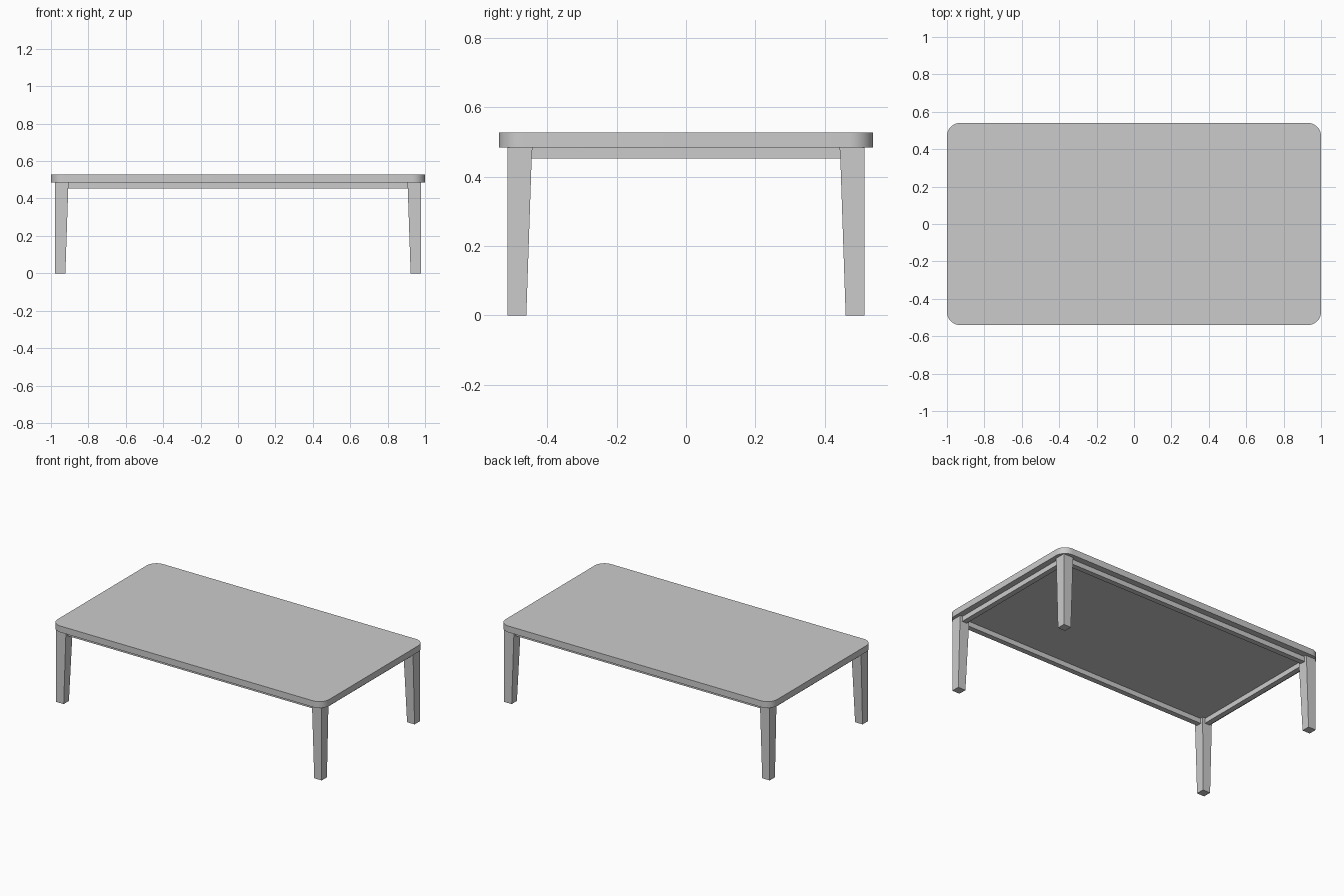
import bpy, bmesh, math

if "Cube" in bpy.data.objects:
    bpy.data.objects.remove(bpy.data.objects["Cube"])

TOP_Z, TOP_T = 0.485, 0.042
LEG_X, LEG_Y = 0.978, 0.516      # outer leg corner
RAIL_LOW, RAIL_T = 0.452, 0.035


def make(name, bm):
    bmesh.ops.recalc_face_normals(bm, faces=bm.faces[:])
    mesh = bpy.data.meshes.new(name)
    bm.to_mesh(mesh)
    bm.free()
    ob = bpy.data.objects.new(name, mesh)
    bpy.context.collection.objects.link(ob)
    return ob


def loft(name, rings):
    """Join equal-length point rings and cap both ends."""
    bm = bmesh.new()
    loops = [[bm.verts.new(p) for p in ring] for ring in rings]
    for a, b in zip(loops, loops[1:]):
        for i in range(len(a)):
            j = (i + 1) % len(a)
            bm.faces.new((a[i], a[j], b[j], b[i]))
    bm.faces.new(loops[0])
    bm.faces.new(loops[-1])
    return make(name, bm)


def box(name, x0, x1, y0, y1, z0, z1):
    ring = [(x0, y0), (x1, y0), (x1, y1), (x0, y1)]
    return loft(name, [[(x, y, z) for x, y in ring] for z in (z0, z1)])


# Table top: rounded rectangle slab
R, HX, HY, STEPS = 0.07, 1.0, 0.54, 10
outline = []
for k, (sx, sy) in enumerate([(1, 1), (-1, 1), (-1, -1), (1, -1)]):
    for i in range(STEPS + 1):
        a = math.pi / 2 * (k + i / STEPS)
        outline.append((sx * (HX - R) + R * math.cos(a), sy * (HY - R) + R * math.sin(a)))
top = loft("table_top", [[(x, y, z) for x, y in outline] for z in (TOP_Z, TOP_Z + TOP_T)])
bpy.context.view_layer.objects.active = top
top.select_set(True)
bpy.ops.object.shade_smooth_by_angle(angle=math.radians(30))

# Legs: straight outer faces, inner faces taper toward the foot
leg_profile = [(0.0, 0.055), (0.472, 0.071), (TOP_Z, 0.074)]   # height, width
for sy, depth in ((-1, "front"), (1, "back")):
    for sx, side in ((-1, "left"), (1, "right")):
        rings = []
        for z, w in leg_profile:
            xs, ys = (LEG_X, LEG_X - w), (LEG_Y, LEG_Y - w)
            rings.append([(sx * xs[i], sy * ys[j], z)
                          for i, j in ((0, 0), (1, 0), (1, 1), (0, 1))])
        loft(f"{depth}_{side}_leg", rings)

# Apron rails running between the legs, centred on the leg width
cx, cy, h = LEG_X - 0.035, LEG_Y - 0.035, RAIL_T / 2
ex, ey = LEG_X - 0.065, LEG_Y - 0.065
for s, name in ((-1, "front"), (1, "back")):
    box(f"{name}_rail", -ex, ex, s * cy - h, s * cy + h, RAIL_LOW, TOP_Z)
for s, name in ((-1, "left"), (1, "right")):
    box(f"{name}_rail", s * cx - h, s * cx + h, -ey, ey, RAIL_LOW, TOP_Z)
